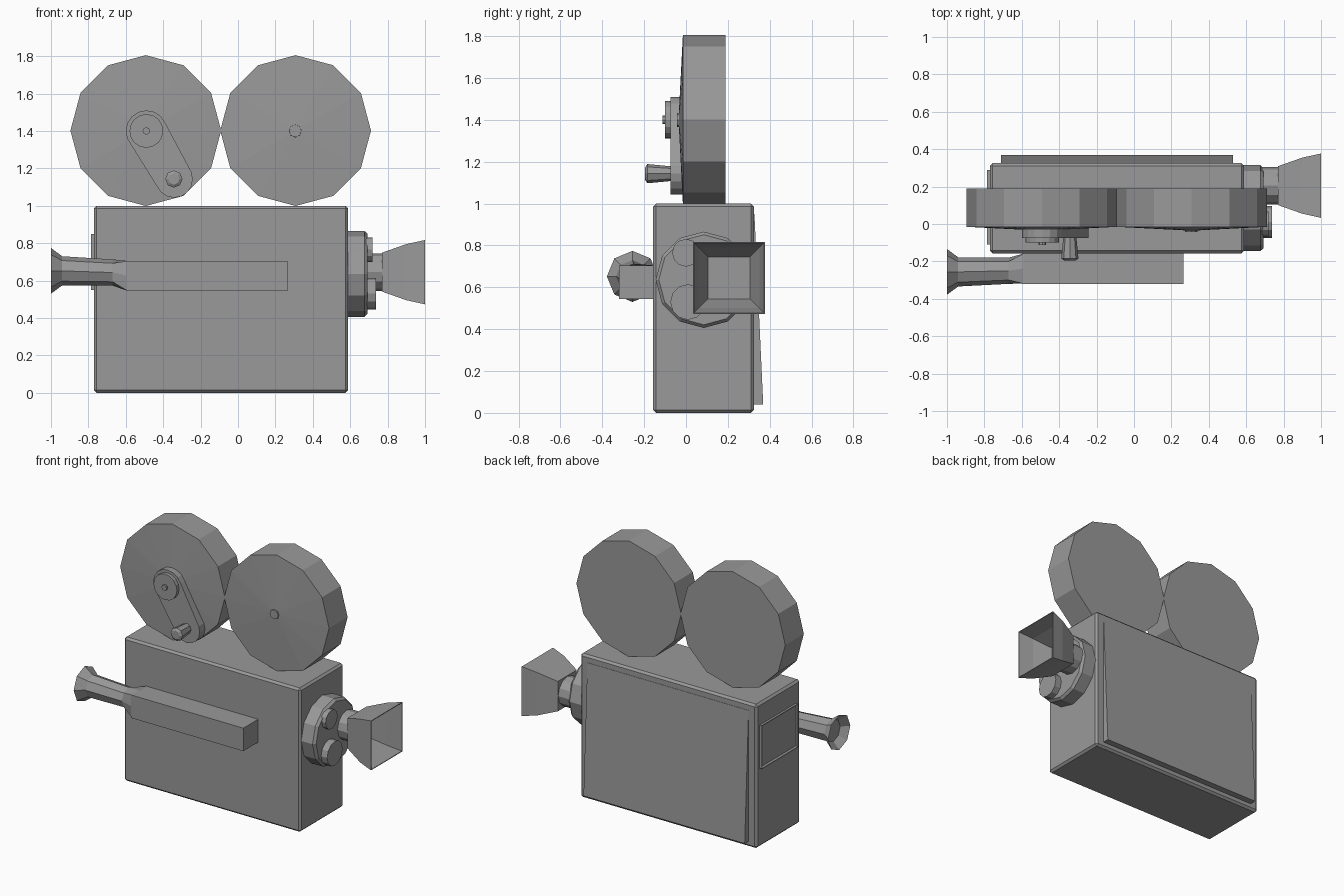
import bpy, bmesh
from math import cos, sin, pi
from mathutils import Vector

if "Cube" in bpy.data.objects:
    bpy.data.objects.remove(bpy.data.objects["Cube"])

# dark grey used on every part
grey = bpy.data.materials.new("dark_grey")
grey.diffuse_color = (0.32, 0.32, 0.32, 1)
grey.use_nodes = True
grey.node_tree.nodes["Principled BSDF"].inputs["Base Color"].default_value = grey.diffuse_color


def finish(name, bm):
    bmesh.ops.recalc_face_normals(bm, faces=bm.faces)
    me = bpy.data.meshes.new(name)
    bm.to_mesh(me)
    bm.free()
    me.materials.append(grey)
    ob = bpy.data.objects.new(name, me)
    bpy.context.collection.objects.link(ob)
    return ob


def box(name, lo, hi, bevel=0):
    bm = bmesh.new()
    bmesh.ops.create_cube(bm, size=1)
    for v in bm.verts:
        v.co = Vector([(a + b) / 2 + c * (b - a) for a, b, c in zip(lo, hi, v.co)])
    if bevel:
        bmesh.ops.bevel(bm, geom=bm.edges[:], offset=bevel, segments=1, affect='EDGES')
    return finish(name, bm)


def loft(name, rings):
    """Skin a list of equal-length point rings and cap both ends."""
    bm = bmesh.new()
    rows = [[bm.verts.new(p) for p in r] for r in rings]
    n = len(rows[0])
    for a, b in zip(rows, rows[1:]):
        for i in range(n):
            j = (i + 1) % n
            bm.faces.new((a[i], a[j], b[j], b[i]))
    bm.faces.new(rows[0])
    bm.faces.new(rows[-1])
    return finish(name, bm)


def ring_x(x, cy, cz, r, n, start=0.0):
    return [(x, cy + r * cos(start + 2 * pi * i / n), cz + r * sin(start + 2 * pi * i / n)) for i in range(n)]


def ring_y(y, cx, cz, r, n):
    return [(cx + r * cos(2 * pi * i / n), y, cz + r * sin(2 * pi * i / n)) for i in range(n)]


def turned_x(name, cy, cz, profile, n, start=0.0):
    return loft(name, [ring_x(x, cy, cz, r, n, start) for x, r in profile])


def turned_y(name, cx, cz, profile, n):
    return loft(name, [ring_y(y, cx, cz, r, n) for y, r in profile])


# camera body
box("body", (-0.77, -0.157, 0), (0.588, 0.325, 1.0), 0.014)

# side door, a wedge that is thicker at the bottom
door = box("side_door", (-0.71, 0.31, 0.04), (0.53, 0.369, 0.95))
for v in door.data.vertices:
    if v.co.z > 0.5 and v.co.y > 0.33:
        v.co.y = 0.327

# rear panel with a thin raised frame
panel = box("rear_panel", (-0.786, -0.11, 0.55), (-0.76, 0.29, 0.85))
bm = bmesh.new()
bm.from_mesh(panel.data)
back = [f for f in bm.faces if f.normal.x < -0.9]
bmesh.ops.inset_region(bm, faces=back, thickness=0.015, depth=0)
for v in {v for f in back for v in f.verts}:
    v.co.x += 0.01
bm.to_mesh(panel.data)
bm.free()

# film magazines, shallow cone on the front
for name, cx in (("rear_magazine", -0.493), ("front_magazine", 0.308)):
    turned_y(name, cx, 1.402, [(0.189, 0.403), (-0.015, 0.403), (-0.034, 0.035)], 12)
turned_y("front_magazine_hub", 0.306, 1.4, [(-0.02, 0.035), (-0.042, 0.033)], 8)

# crank arm: hull of two discs
bm = bmesh.new()
for cx, cz, r in ((-0.49, 1.4, 0.11), (-0.342, 1.143, 0.1)):
    for y in (-0.01, -0.075):
        for p in ring_y(y, cx, cz, r, 16):
            bm.verts.new(p)
bmesh.ops.convex_hull(bm, input=bm.verts[:])
bmesh.ops.dissolve_limit(bm, angle_limit=0.01, verts=bm.verts[:], edges=bm.edges[:])
finish("crank_arm", bm)
turned_y("crank_disc", -0.49, 1.4, [(-0.06, 0.09), (-0.1, 0.09)], 16)
turned_y("crank_pin", -0.49, 1.4, [(-0.09, 0.02), (-0.113, 0.02)], 8)
turned_y("crank_handle", -0.343, 1.143, [(-0.06, 0.034), (-0.185, 0.046), (-0.195, 0.03)], 8)

# viewfinder tube and flared eyepiece
box("viewfinder", (-0.6, -0.32, 0.545), (0.265, -0.15, 0.705))
square = []
for i in range(8):
    c, s = cos(i * pi / 4), sin(i * pi / 4)
    k = 0.08 / max(abs(c), abs(s))
    square.append((-0.59, -0.238 + k * c, 0.625 + k * s))
loft("eyepiece", [square,
                  ring_x(-0.67, -0.25, 0.643, 0.07, 8),
                  ring_x(-0.94, -0.256, 0.652, 0.078, 8),
                  ring_x(-1.0, -0.256, 0.652, 0.122, 8),
                  ring_x(-0.955, -0.256, 0.652, 0.075, 8)])

# lens turret with two small lenses and the main lens barrel
turned_x("lens_turret", 0.085, 0.636, [(0.575, 0.23), (0.675, 0.23), (0.692, 0.215)], 12)
turned_x("upper_lens", 0.0, 0.765, [(0.68, 0.066), (0.72, 0.066)], 12)
turned_x("lower_lens", 0.01, 0.53, [(0.68, 0.085), (0.738, 0.085)], 12)
turned_x("main_lens", 0.205, 0.645, [(0.6, 0.1), (0.78, 0.1)], 12)

# square lens hood, hollow and open at the front
q = 2 ** 0.5
turned_x("lens_hood", 0.205, 0.645,
         [(0.77, 0.104 * q), (0.9, 0.15 * q), (1.0, 0.172 * q),
          (1.0, 0.167 * q), (0.9, 0.145 * q), (0.78, 0.1 * q)], 4, pi / 4)
